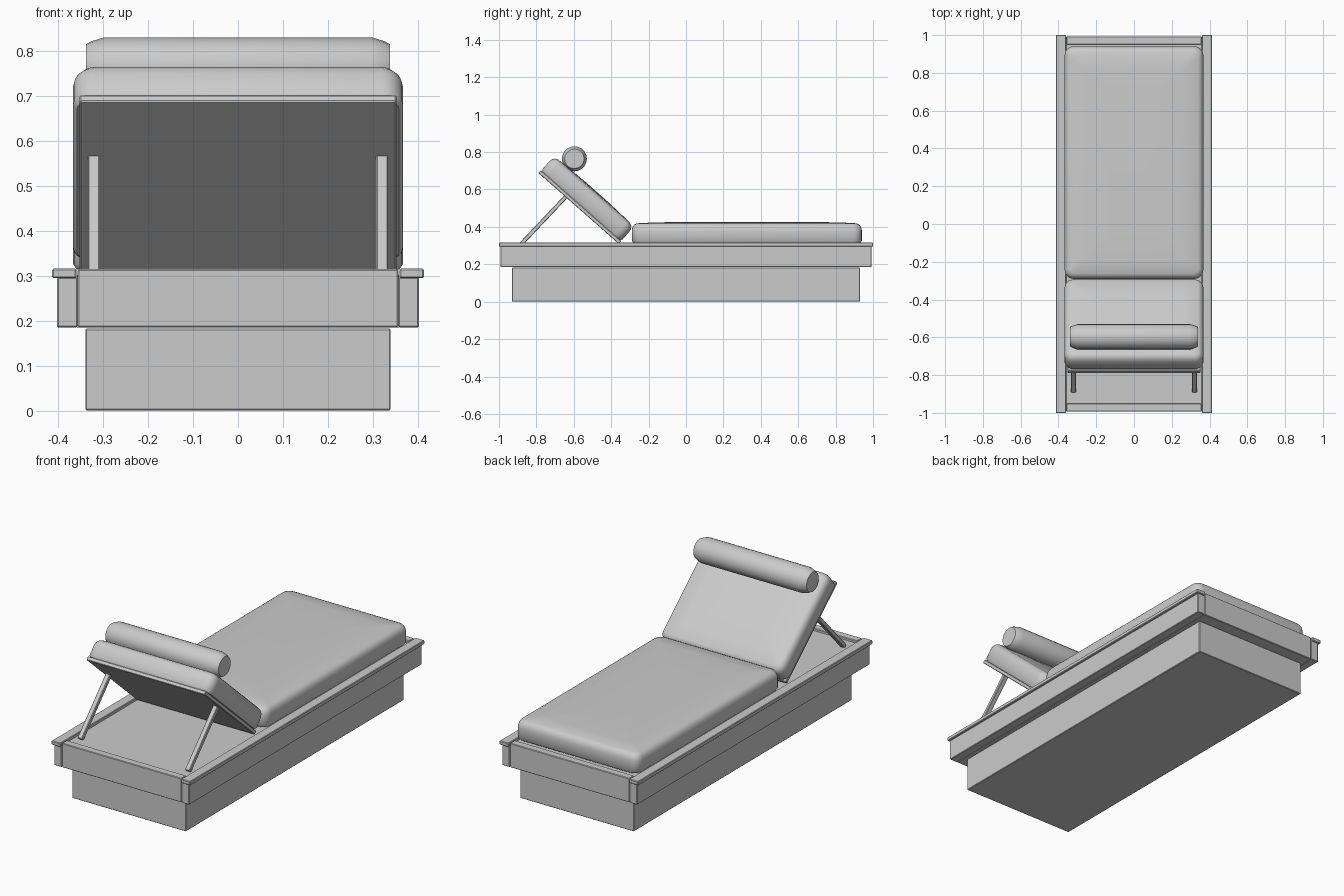
import bpy, bmesh, math
from mathutils import Matrix, Vector

if "Cube" in bpy.data.objects:
    bpy.data.objects.remove(bpy.data.objects["Cube"])

TILT = math.radians(41.4)


def finish(name, bm, loc=(0, 0, 0), rot=0.0, smooth=None):
    bmesh.ops.recalc_face_normals(bm, faces=bm.faces)
    me = bpy.data.meshes.new(name)
    bm.to_mesh(me)
    bm.free()
    ob = bpy.data.objects.new(name, me)
    bpy.context.collection.objects.link(ob)
    ob.location = loc
    ob.rotation_euler = (rot, 0, 0)
    if smooth:
        bpy.context.view_layer.objects.active = ob
        bpy.ops.object.select_all(action='DESELECT')
        ob.select_set(True)
        bpy.ops.object.shade_smooth_by_angle(angle=math.radians(smooth))
    return ob


def box(name, lo, hi, bevel=0.003, loc=(0, 0, 0), rot=0.0):
    lo, hi = Vector(lo), Vector(hi)
    bm = bmesh.new()
    bmesh.ops.create_cube(bm, size=1, matrix=Matrix.Translation((lo + hi) / 2)
                          @ Matrix.Diagonal((*(hi - lo), 1)))
    if bevel:
        bmesh.ops.bevel(bm, geom=bm.edges[:], offset=bevel, segments=1,
                        affect='EDGES', profile=0.5)
    return finish(name, bm, loc, rot)


def cushion(name, hx, hy, levels, loc, rot=0.0, radius=0.045, seg=5):
    """Stack of rounded rectangles; levels are (inset, height)."""
    bm = bmesh.new()
    rings = []
    for inset, z in levels:
        a, b = hx - inset, hy - inset
        r = max(radius - inset * 0.5, 0.02)
        ring = []
        for k, (sx, sy) in enumerate(((1, 1), (-1, 1), (-1, -1), (1, -1))):
            for i in range(seg + 1):
                t = math.pi / 2 * (k + i / seg)
                ring.append(bm.verts.new((sx * (a - r) + r * math.cos(t),
                                          sy * (b - r) + r * math.sin(t), z)))
        rings.append(ring)
    n = len(rings[0])
    for p, q in zip(rings, rings[1:]):
        for i in range(n):
            bm.faces.new((p[i], p[(i + 1) % n], q[(i + 1) % n], q[i]))
    bm.faces.new(rings[0])
    bm.faces.new(rings[-1])
    return finish(name, bm, loc, rot, smooth=40)


# Plinth and frame
box("plinth", (-0.34, -0.93, 0), (0.34, 0.93, 0.183))
box("deck", (-0.358, -0.955, 0.185), (0.358, 0.955, 0.302), 0)
for s, side in ((-1, "left"), (1, "right")):
    x0, x1 = sorted((s * 0.357, s * 0.403))
    box(side + "_rail", (x0, -0.993, 0.185), (x1, 0.993, 0.297))
    x0, x1 = sorted((s * 0.36, s * 0.414))
    box(side + "_rail_cap", (x0, -1, 0.295), (x1, 1, 0.316))
for s, end in ((-1, "head"), (1, "foot")):
    y0, y1 = sorted((s * 0.95, s * 0.992))
    box(end + "_rail", (-0.357, y0, 0.185), (0.357, y1, 0.315))

# Seat and back cushions with a slight crown
crown = [(0.008, 0), (0, 0.012), (0, 0.068), (0.004, 0.085), (0.013, 0.098),
         (0.028, 0.105), (0.1, 0.109), (0.22, 0.112)]
cushion("seat_cushion", 0.367, 0.615, crown, (0, 0.325, 0.314))
back = (0, -0.561, 0.512)
cushion("back_cushion", 0.367, 0.285, crown, back, -TILT)

# Tilted back board under the cushion
box("back_board", (-0.353, -0.288, -0.019), (0.353, 0.285, 0.001), 0.003,
    back, -TILT)

# Prop legs holding the back up
foot, top = Vector((0, -0.885, 0.305)), Vector((0, -0.642, 0.562))
d = top - foot
for s, side in ((-1, "left"), (1, "right")):
    box(side + "_prop", (-0.0135, -d.length / 2, -0.011),
        (0.0135, d.length / 2, 0.011), 0.003,
        (foot + top) / 2 + Vector((s * 0.321, 0, 0)), math.atan2(d.z, d.y))

# Head bolster: lathed round profile along x
bm = bmesh.new()
N = 20
rings = []
for x, r in ((-0.338, 0.052), (-0.325, 0.059), (-0.298, 0.067),
             (0.298, 0.067), (0.325, 0.059), (0.338, 0.052)):
    rings.append([bm.verts.new((x, r * math.cos(2 * math.pi * i / N),
                                r * math.sin(2 * math.pi * i / N)))
                  for i in range(N)])
for p, q in zip(rings, rings[1:]):
    for i in range(N):
        bm.faces.new((p[i], p[(i + 1) % N], q[(i + 1) % N], q[i]))
bm.faces.new(rings[0])
bm.faces.new(rings[-1])
finish("head_bolster", bm, (0, -0.597, 0.764), smooth=40)
